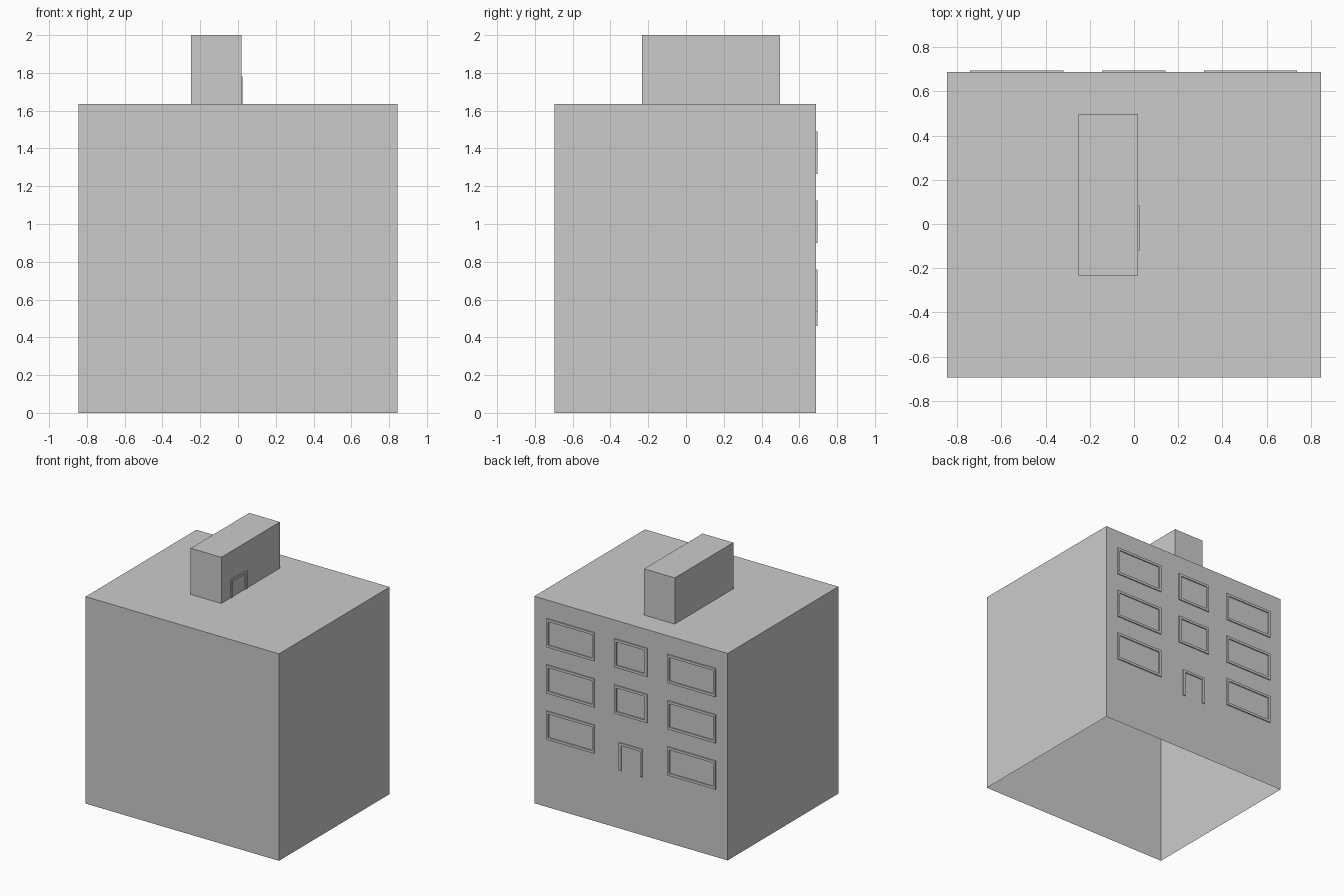
import bpy, bmesh
from mathutils import Matrix
from math import pi

if "Cube" in bpy.data.objects:
    bpy.data.objects.remove(bpy.data.objects["Cube"])


def add_object(name, bm):
    bmesh.ops.recalc_face_normals(bm, faces=bm.faces)
    mesh = bpy.data.meshes.new(name)
    bm.to_mesh(mesh)
    bm.free()
    obj = bpy.data.objects.new(name, mesh)
    bpy.context.collection.objects.link(obj)
    return obj


def open_box(name, x0, x1, y0, y1, z0, z1):
    """Box shell without a floor."""
    bm = bmesh.new()
    base = bm.faces.new([bm.verts.new(p) for p in
                         ((x0, y0, z0), (x1, y0, z0), (x1, y1, z0), (x0, y1, z0))])
    top = bmesh.ops.extrude_face_region(bm, geom=[base])["geom"]
    bmesh.ops.translate(bm, vec=(0, 0, z1 - z0),
                        verts=[v for v in top if isinstance(v, bmesh.types.BMVert)])
    for f in list(bm.faces):
        if all(v.co.z < z0 + 1e-5 for v in f.verts):
            bm.faces.remove(f)
    obj = add_object(name, bm)
    # shell normals point away from the centre
    centre = ((x0 + x1) / 2, (y0 + y1) / 2, (z0 + z1) / 2)
    poly = obj.data.polygons[0]
    if sum((poly.center[i] - centre[i]) * poly.normal[i] for i in range(3)) < 0:
        obj.data.flip_normals()
    return obj


def frame(name, x0, x1, z0, z1, depth=0.008, sill=True, width=0.02):
    """Flat raised trim around a rectangle, rising from y = 0 towards +y."""
    outer = [(x0, z0), (x0, z1), (x1, z1), (x1, z0)]
    w, low = width, width if sill else 0
    inner = [(x0 + w, z0 + low), (x0 + w, z1 - w), (x1 - w, z1 - w), (x1 - w, z0 + low)]
    bm = bmesh.new()
    ov = [bm.verts.new((x, 0, z)) for x, z in outer]
    iv = [bm.verts.new((x, 0, z)) for x, z in inner]
    faces = []
    for i in range(4 if sill else 3):
        j = (i + 1) % 4
        faces.append(bm.faces.new((ov[i], ov[j], iv[j], iv[i])))
    new = bmesh.ops.extrude_face_region(bm, geom=faces, use_keep_orig=True)["geom"]
    bmesh.ops.translate(bm, vec=(0, depth, 0),
                        verts=[v for v in new if isinstance(v, bmesh.types.BMVert)])
    return add_object(name, bm)


# Main block, open underneath, and the rooftop stair house
WALL_Y = 0.687
open_box("building_block", -0.845, 0.845, -0.695, WALL_Y, 0, 1.635)
open_box("roof_stair_house", -0.25, 0.018, -0.233, 0.497, 1.635, 2.0)

# Window frames on the back wall; the door takes the lowest middle place
columns = {"left": (-0.742, -0.32), "middle": (-0.145, 0.143), "right": (0.317, 0.738)}
rows = [(0.535, 0.76), (0.90, 1.125), (1.265, 1.49)]
for side, (x0, x1) in columns.items():
    for floor, (z0, z1) in enumerate(rows):
        if side == "middle" and floor == 0:
            continue
        frame(f"window_frame_{side}_{floor}", x0, x1, z0, z1).location.y = WALL_Y

frame("door_frame", -0.103, 0.102, 0.46, 0.68, sill=False).location.y = WALL_Y

# Roof door trim, turned to face +x
roof_door = frame("roof_door_frame", -0.083, 0.12, 1.635, 1.78, depth=0.006, sill=False)
roof_door.data.transform(Matrix.Rotation(-pi / 2, 4, "Z"))
# after the turn, local x runs along -y
roof_door.location.x = 0.018
